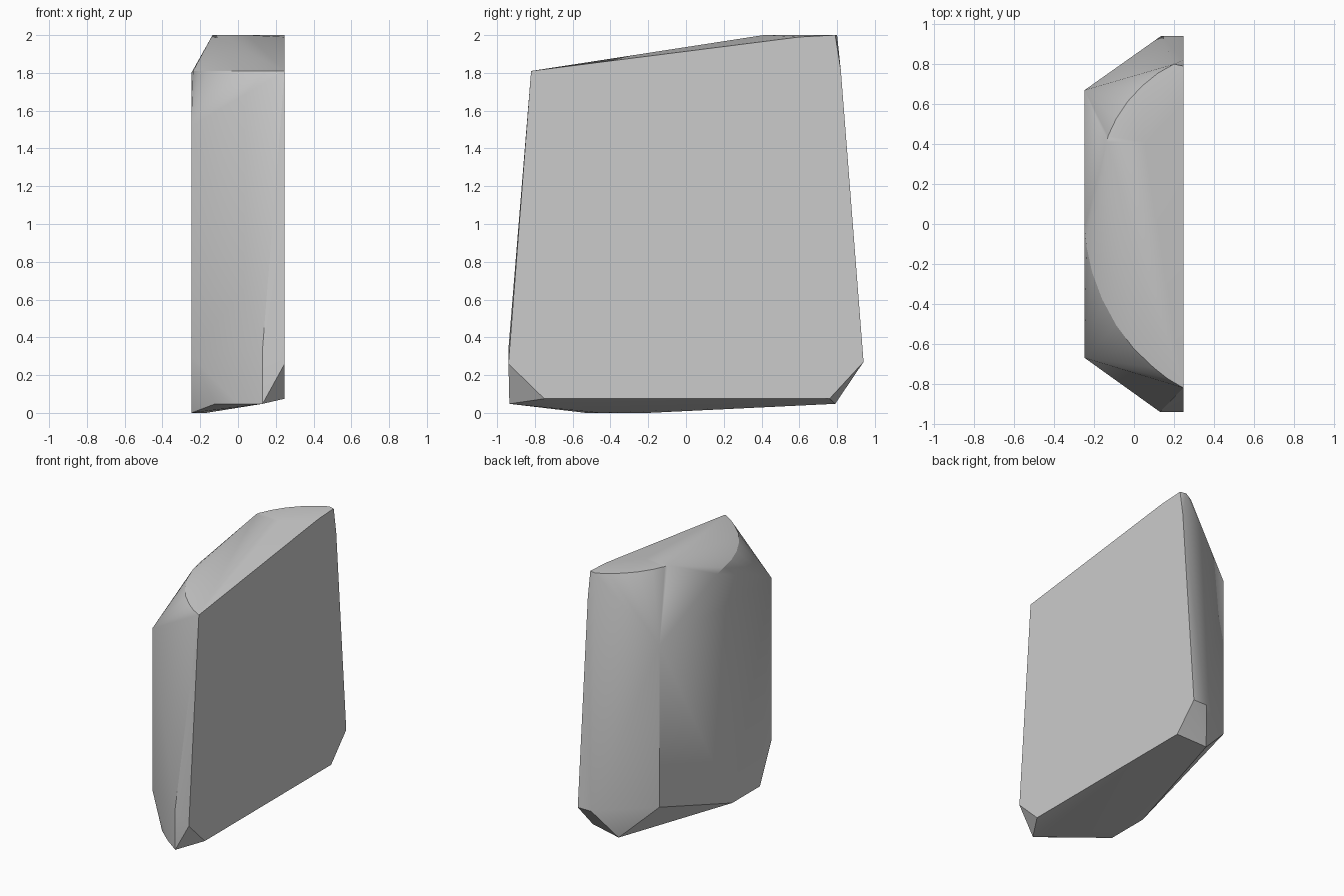
import bpy, bmesh, math

if "Cube" in bpy.data.objects:
    bpy.data.objects.remove(bpy.data.objects["Cube"])


def level(z, pts):
    """Points (x, y) lifted to one height."""
    return [(x, y, z) for x, y in pts]


def side(x, pts):
    """Points (y, z) on one upright plane."""
    return [(x, y, z) for y, z in pts]


points = []

# large flat right face
points += side(0.247, [(-0.82, 1.81), (0.60, 1.99), (0.79, 2.0), (0.82, 1.81), (0.94, 0.27),
                       (0.76, 0.075), (-0.75, 0.075), (-0.94, 0.26)])

# smaller flat left face
points += side(-0.247, [(0.67, 1.52), (0.67, 0.30), (-0.20, 0.0), (-0.53, 0.0),
                        (-0.67, 0.30), (-0.67, 1.52), (-0.02, 1.80)])

# low curved shoulder and high flat top with a curved rear rim
points += level(1.81, [(0.17, -0.775), (0.10, -0.72), (0.0, -0.625), (-0.09, -0.505),
                       (-0.16, -0.375), (-0.21, -0.24), (-0.238, -0.11)])
points += level(2.0, [(0.05, 0.41), (-0.135, 0.41), (-0.13, 0.44), (-0.09, 0.525),
                      (-0.03, 0.615), (0.04, 0.69), (0.12, 0.755), (0.20, 0.80)])

# front and rear corner chips, and underside
points += [(0.13, -0.94, 0.34), (0.135, 0.94, 0.27)]
points += level(0.048, [(0.13, -0.935), (0.0, -0.84), (-0.12, -0.735), (0.01, 0.79)])
points += level(0.0, [(-0.17, -0.45)])

# wrap all facets in one chipped stone block
bm = bmesh.new()
for p in points:
    bm.verts.new(p)
hull = bmesh.ops.convex_hull(bm, input=bm.verts[:])
loose = {e for e in hull["geom_interior"] + hull["geom_unused"] if isinstance(e, bmesh.types.BMVert)}
bmesh.ops.delete(bm, geom=list(loose), context='VERTS')
bmesh.ops.dissolve_limit(bm, angle_limit=math.radians(0.5), verts=bm.verts[:], edges=bm.edges[:])
bmesh.ops.recalc_face_normals(bm, faces=bm.faces[:])

mesh = bpy.data.meshes.new("stone_block")
bm.to_mesh(mesh)
bm.free()
block = bpy.data.objects.new("stone_block", mesh)
bpy.context.collection.objects.link(block)

# soft shading across the gentle facets, crisp main edges
bpy.context.view_layer.objects.active = block
block.select_set(True)
bpy.ops.object.shade_smooth_by_angle(angle=math.radians(20))
